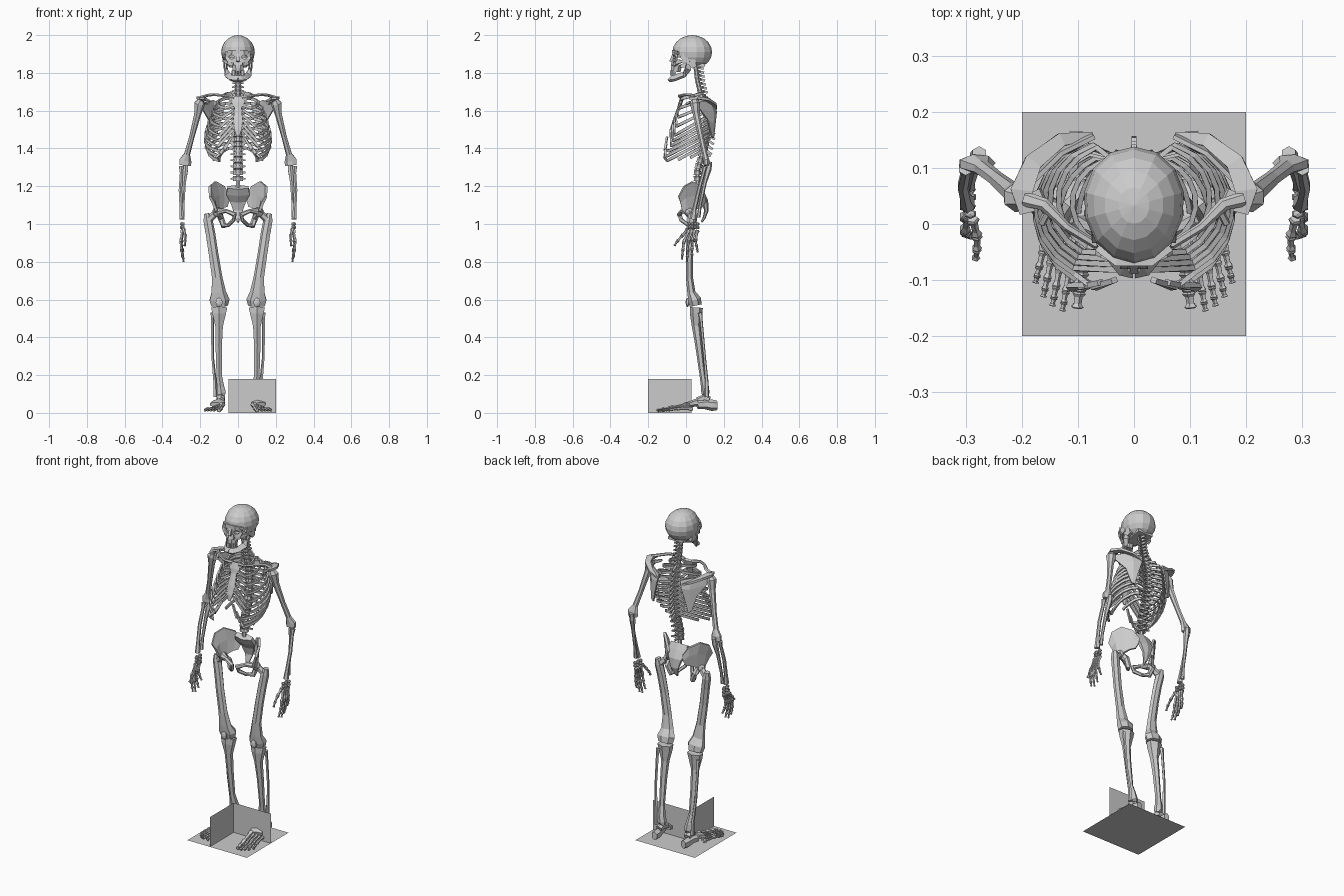
import bpy, bmesh
from math import sin, cos, pi, radians
from mathutils import Vector, Matrix

X, Y, Z = Vector((1, 0, 0)), Vector((0, 1, 0)), Vector((0, 0, 1))


def finish(name, bm, mirror):
    bmesh.ops.recalc_face_normals(bm, faces=bm.faces)
    me = bpy.data.meshes.new(name)
    bm.to_mesh(me)
    bm.free()
    ob = bpy.data.objects.new(name, me)
    bpy.context.collection.objects.link(ob)
    if mirror:
        ob.modifiers.new("mirror", 'MIRROR').use_mirror_merge = False
    return ob


def loft(name, stations, sides=6, ref=X, mirror=True, closed=False):
    """Skin n-sided rings (x, y, z, half size along ref, half size across)."""
    bm = bmesh.new()
    P = [Vector(s[:3]) for s in stations]
    n, rings, k = len(P), [], 1 / cos(pi / sides)
    for i, s in enumerate(stations):
        a, b = (P[i - 1], P[(i + 1) % n]) if closed else (P[max(i - 1, 0)], P[min(i + 1, n - 1)])
        t = (b - a).normalized()
        u = (ref - t * ref.dot(t)).normalized()
        v = t.cross(u)
        rings.append([bm.verts.new(P[i] + u * s[3] * k * cos(q) + v * s[4] * k * sin(q))
                      for q in ((j + .5) * 2 * pi / sides for j in range(sides))])
    for i in range(n if closed else n - 1):
        A, B = rings[i], rings[(i + 1) % n]
        for j in range(sides):
            bm.faces.new((A[j], A[j - 1], B[j - 1], B[j]))
    if not closed:
        bm.faces.new(rings[0])
        bm.faces.new(rings[-1])
    return finish(name, bm, mirror)


def ball(name, c, r, seg=8, rings=6, mirror=True):
    bm = bmesh.new()
    bmesh.ops.create_uvsphere(bm, u_segments=seg, v_segments=rings, radius=1,
                              matrix=Matrix.Translation(c) @ Matrix.Diagonal((*r, 1)))
    return finish(name, bm, mirror)


def sheet(name, rows, thick=0, mirror=True):
    """Grid of points as a surface, optionally thickened."""
    bm = bmesh.new()
    V = [[bm.verts.new(p) for p in r] for r in rows]
    for A, B in zip(V, V[1:]):
        for j in range(len(A) - 1):
            bm.faces.new((A[j], A[j + 1], B[j + 1], B[j]))
    ob = finish(name, bm, mirror)
    if thick:
        m = ob.modifiers.new("thickness", 'SOLIDIFY')
        m.thickness, m.offset = thick, 0
    return ob


def bone(name, p, q, r, flare=1.6):
    """Small long bone with knobbed ends."""
    p, q = Vector(p), Vector(q)
    loft(name, [(*p.lerp(q, t), r * f, r * f) for t, f in
                ((0, flare * .8), (.1, flare), (.3, 1), (.72, .9), (.92, flare * .9), (1, flare * .7))], 5)


# Base plate and two upright panels meeting in a corner
sheet("base_plate", [[(-.2, -.2, 0), (.2, -.2, 0)], [(-.2, .2, 0), (.2, .2, 0)]], mirror=False)
sheet("upright_panels", [[(-.05, -.2, z), (-.05, .03, z), (.2, .03, z)] for z in (0, .18)], mirror=False)

# Cranium: faceted shell, open where the face sits
bm = bmesh.new()
bmesh.ops.create_uvsphere(bm, u_segments=14, v_segments=10, radius=1)
for v in bm.verts:
    x, y, z = v.co
    w = .09 * (1 + .06 * y)
    v.co = (x * w, .033 + y * .105, max(1.91 + z * .09, 1.838 + .02 * (y < 0)))
bmesh.ops.delete(bm, geom=[f for f in bm.faces if (lambda c: c.z < 1.895 and c.y < .03)(f.calc_center_median())],
                 context='FACES')
finish("cranium", bm, False)

# Face bones
loft("eye_socket_rim", [(.034 + .025 * cos(a), -.064 + .014 * max(cos(a), 0), 1.884 + .021 * sin(a), .006, .01)
                        for a in (i * pi / 4 for i in range(8))], 4, Y, closed=True)
loft("nasal_bone", [(0, -.062, 1.90, .009, .01), (0, -.075, 1.875, .007, .007), (0, -.084, 1.86, .008, .005)], 4, mirror=False)
loft("brow", [(-.062, -.04, 1.905, .008, .01), (-.03, -.066, 1.912, .01, .009), (.03, -.066, 1.912, .01, .009),
              (.062, -.04, 1.905, .008, .01)], 4, Z, False)
loft("cheek_arch", [(.025, -.062, 1.845, .012, .007), (.05, -.05, 1.858, .013, .008), (.07, -.02, 1.862, .007, .005),
                    (.076, .02, 1.865, .007, .006)], 4, Z)
loft("nose_side", [(.016, -.066, 1.868, .006, .009), (.018, -.07, 1.84, .007, .01)], 4)
loft("upper_jaw", [(0, -.045, 1.848, .034, .028), (0, -.052, 1.832, .03, .028), (0, -.055, 1.806, .027, .026)], 8, mirror=False)
loft("skull_floor", [(0, -.03, 1.838, .03, .01), (0, .03, 1.84, .045, .01), (0, .1, 1.842, .05, .008)], 4, mirror=False)
loft("temple", [(.07, -.02, 1.9, .005, .022), (.07, .03, 1.86, .008, .025), (.066, .045, 1.83, .01, .012)], 4)
loft("lower_jaw", [(.064, .018, 1.855, .012, .005), (.063, .01, 1.82, .016, .006), (.055, -.01, 1.79, .016, .007),
                   (.036, -.055, 1.775, .016, .008), (.016, -.076, 1.77, .018, .009), (0, -.078, 1.77, .018, .009)], 4, Y + Z)
for i in range(4):
    a = radians(12 + 22 * i)
    loft("tooth", [(.03 * sin(a), -.05 - .032 * cos(a), z, .0045, .004) for z in (1.813, 1.787)], 4)

# Spine: sampled along a smooth side profile
PROFILE = [(.05, 1.84), (.06, 1.76), (.08, 1.68), (.105, 1.58), (.108, 1.48), (.085, 1.37), (.06, 1.28), (.062, 1.19)]


def spine_y(z):
    for (ya, za), (yb, zb) in zip(PROFILE, PROFILE[1:]):
        if z >= zb:
            return ya + (yb - ya) * (za - z) / (za - zb)
    return PROFILE[-1][0]


loft("spine_core", [(0, y, z, .011, .01) for y, z in PROFILE], 6, mirror=False)
z = 1.83
for i in range(24):
    h = .021 if i < 7 else .0262 if i < 19 else .032
    r = .015 + .0005 * i
    y = spine_y(z)
    loft("vertebra", [(0, spine_y(z + d), z + d, r * f, r * .8 * f) for d, f in ((h * .42, 1), (0, .85), (-h * .42, 1))], 8, mirror=False)
    drop = .008 if i < 7 else .025 if i < 19 else .008
    back = .042 if i < 7 else .046
    loft("spinous_process", [(0, y + .008, z, .006, .007), (0, y + back, z - drop, .004, .006)], 4, mirror=False)
    loft("side_process", [(.008, y + .012, z, .005, .005), (.026 + .0006 * i, y + .022, z, .004, .004)], 4, Z)
    z -= h

# Ribs with cartilage turning up to the breastbone
WIDTH = [.075, .11, .135, .15, .16, .168, .174, .176, .172, .16, .135, .1]
for i, w in enumerate(WIDTH):
    zb = 1.695 - .0262 * i
    yb = min(.095 + .025 * i, .15) - max(0, i - 7) * .007
    yf = -.035 - .0105 * min(i, 8)
    drop = min(.035 + .024 * i, .135)
    end = 148 if i < 10 else (112, 80)[i - 10]
    yc, d = (yb + yf) / 2, (yb - yf) / 2
    pts = [(.018, spine_y(zb) + .008, zb, .006, .005)]
    for j in range(8):
        a = radians(24 + (end - 24) * j / 7)
        pts.append((w * sin(a) ** .8, yc + d * cos(a), zb - drop * (1 - cos(a)) / 2, .0075, .0045))
    if i < 7:
        zs = 1.655 - .026 * i
        pts.append((.024, -.025 - .0095 * i, zs, .007, .005))
    elif i < 10:
        k = i - 7
        pts.append((.07 + .022 * k, -.113, 1.395 - .022 * k, .007, .005))
        pts.append((.035 + .025 * k, -.1 - .004 * k, 1.46 - .035 * k, .006, .005))
    loft("rib", pts, 4, Z)

# Breastbone
loft("breastbone", [(0, -.018, 1.675, .03, .008), (0, -.03, 1.64, .034, .009), (0, -.038, 1.615, .019, .007),
                    (0, -.062, 1.55, .024, .007), (0, -.078, 1.5, .02, .006), (0, -.084, 1.465, .007, .004)], 6, mirror=False)

# Shoulder girdle
loft("collarbone", [(.024, -.022, 1.67, .01, .009), (.07, -.036, 1.678, .007, .007), (.12, -.005, 1.685, .007, .007),
                    (.16, .035, 1.682, .007, .01), (.195, .045, 1.67, .008, .012)], 6, Z)
sheet("shoulder_blade", [[(.07, .155, 1.635), (.13, .125, 1.655), (.19, .065, 1.645)],
                         [(.08, .16, 1.59), (.125, .145, 1.59), (.19, .07, 1.61)],
                         [(.1, .152, 1.52), (.125, .143, 1.53), (.155, .115, 1.55)],
                         [(.115, .145, 1.455), (.125, .14, 1.455), (.135, .135, 1.465)]], .008)
loft("shoulder_ridge", [(.075, .158, 1.61, .005, .006), (.13, .15, 1.635, .006, .012), (.18, .11, 1.66, .007, .016),
                        (.2, .06, 1.668, .007, .02), (.19, .02, 1.665, .006, .014)], 4, Z)
loft("shoulder_hook", [(.175, .06, 1.645, .009, .009), (.155, .02, 1.645, .007, .007), (.165, .0, 1.635, .006, .006)], 5, Z)

# Arm bones
loft("upper_arm", [(.195, .045, 1.655, .016, .018), (.205, .048, 1.635, .027, .025), (.215, .055, 1.58, .017, .017),
                   (.245, .08, 1.46, .013, .013), (.27, .1, 1.37, .015, .013), (.28, .108, 1.335, .031, .015),
                   (.282, .108, 1.31, .029, .014)], 7)
loft("ulna", [(.276, .125, 1.33, .012, .012), (.278, .118, 1.29, .014, .015), (.285, .1, 1.22, .009, .009),
              (.291, .075, 1.1, .007, .007), (.293, .066, 1.035, .01, .009)], 6)
loft("radius", [(.3, .1, 1.305, .012, .012), (.3, .092, 1.27, .008, .008), (.305, .068, 1.18, .009, .009),
                (.3, .045, 1.08, .009, .01), (.297, .038, 1.025, .013, .017)], 6)

# Hand: wrist pebbles, palm bones and finger bones
for i in range(8):
    ball("wrist_bone", (.292 + .006 * (i % 2), .018 + .015 * (i % 4), 1.0 - .018 * (i // 4)), (.012, .009, .01), 6, 4)
FINGERS = [(-.012, -.022, .812), (.012, .005, .80), (.032, .032, .815), (.05, .062, .85)]
for i, (yk, yt, zt) in enumerate(FINGERS):
    zk = .905 + .003 * i
    P = [Vector((.294, .016 + .015 * i, .968)), Vector((.302, yk, zk))]
    P += [Vector((.302 - .014 * t * t, yk + (yt - yk) * t, zk + (zt - zk) * t)) for t in (.45, .76, 1)]
    for j in range(4):
        bone("finger_bone", P[j], P[j + 1], (.006, .0055, .005, .004)[j])
T = [(.288, .01, .975), (.28, -.02, .938), (.28, -.045, .91), (.282, -.062, .885)]
for j in range(3):
    bone("thumb_bone", T[j], T[j + 1], .006 - .0007 * j)

# Pelvis
sheet("hip_wing", [[(.045, .1, 1.15), (.075, .08, 1.2), (.12, .035, 1.225), (.15, -.01, 1.2), (.148, -.04, 1.145)],
                   [(.05, .1, 1.12), (.075, .082, 1.15), (.105, .045, 1.155), (.13, .0, 1.14), (.133, -.03, 1.115)],
                   [(.06, .085, 1.09), (.08, .065, 1.085), (.1, .04, 1.07), (.118, .01, 1.05), (.115, -.02, 1.07)]], .014)
loft("pubic_ring", [(.105, .005, 1.07, .018, .016), (.06, -.022, 1.068, .01, .009), (.018, -.035, 1.05, .012, .013),
                    (.022, -.025, 1.022, .01, .009), (.05, .01, .995, .009, .009), (.075, .04, .99, .016, .014),
                    (.09, .045, 1.03, .015, .014)], 6, Y, closed=True)
loft("sacrum", [(0, .055, 1.195, .055, .02), (0, .075, 1.16, .062, .02), (0, .1, 1.12, .042, .016),
                (0, .108, 1.07, .025, .01), (0, .095, 1.03, .012, .007), (0, .082, 1.01, .005, .004)], 6, mirror=False)

# Leg bones
loft("thigh_bone", [(.166, .032, 1.055, .013, .016), (.16, .03, 1.02, .023, .021), (.147, .024, .95, .024, .018),
                    (.132, .018, .85, .024, .017), (.112, .018, .72, .026, .017), (.104, .028, .64, .036, .02),
                    (.1, .045, .6, .05, .032), (.1, .052, .568, .042, .03)], 7)
loft("thigh_neck", [(.158, .03, 1.02, .018, .018), (.118, .018, 1.058, .014, .015)], 6, Y)
ball("thigh_head", (.112, .015, 1.062), (.025, .025, .025))
ball("kneecap", (.1, .008, .585), (.021, .01, .024), 6, 6)
loft("shin_bone", [(.1, .055, .558, .042, .03), (.1, .053, .525, .036, .028), (.1, .055, .46, .02, .021),
                   (.102, .068, .36, .017, .017), (.1, .088, .2, .014, .014), (.093, .1, .14, .019, .018),
                   (.088, .103, .105, .024, .019), (.075, .103, .088, .008, .012)], 6)
loft("calf_bone", [(.135, .075, .53, .01, .011), (.136, .08, .49, .007, .007), (.135, .098, .3, .006, .006),
                   (.122, .11, .16, .008, .008), (.12, .11, .085, .009, .011)], 5)

# Foot: heel, ankle, midfoot, then rays of toe bones
loft("heel_bone", [(.098, .165, .04, .016, .022), (.1, .14, .04, .021, .026), (.105, .1, .045, .02, .022),
                   (.115, .06, .042, .018, .018)], 6)
loft("ankle_bone", [(.094, .125, .07, .018, .014), (.092, .1, .08, .023, .017), (.088, .06, .065, .017, .015)], 6)
loft("midfoot", [(.1, .06, .055, .032, .018), (.104, .035, .05, .034, .016), (.112, .01, .042, .038, .013)], 6)
TIPS = [(.102, -.15), (.128, -.155), (.146, -.146), (.162, -.13), (.176, -.105)]
for i, (xt, yt) in enumerate(TIPS):
    a = Vector((.083 + .015 * i, .012 + .006 * i, .045 - .006 * i))
    tip = Vector((xt, yt, .013))
    k = a.lerp(tip, .6)
    k.z = .022
    r = .009 if i == 0 else .0055
    bone("foot_bone", a, k, r)
    cuts = (0, .55, 1) if i == 0 else (0, .5, .78, 1)
    for s, e in zip(cuts, cuts[1:]):
        bone("toe_bone", k.lerp(tip, s), k.lerp(tip, e), r * (.85 - .2 * s))
